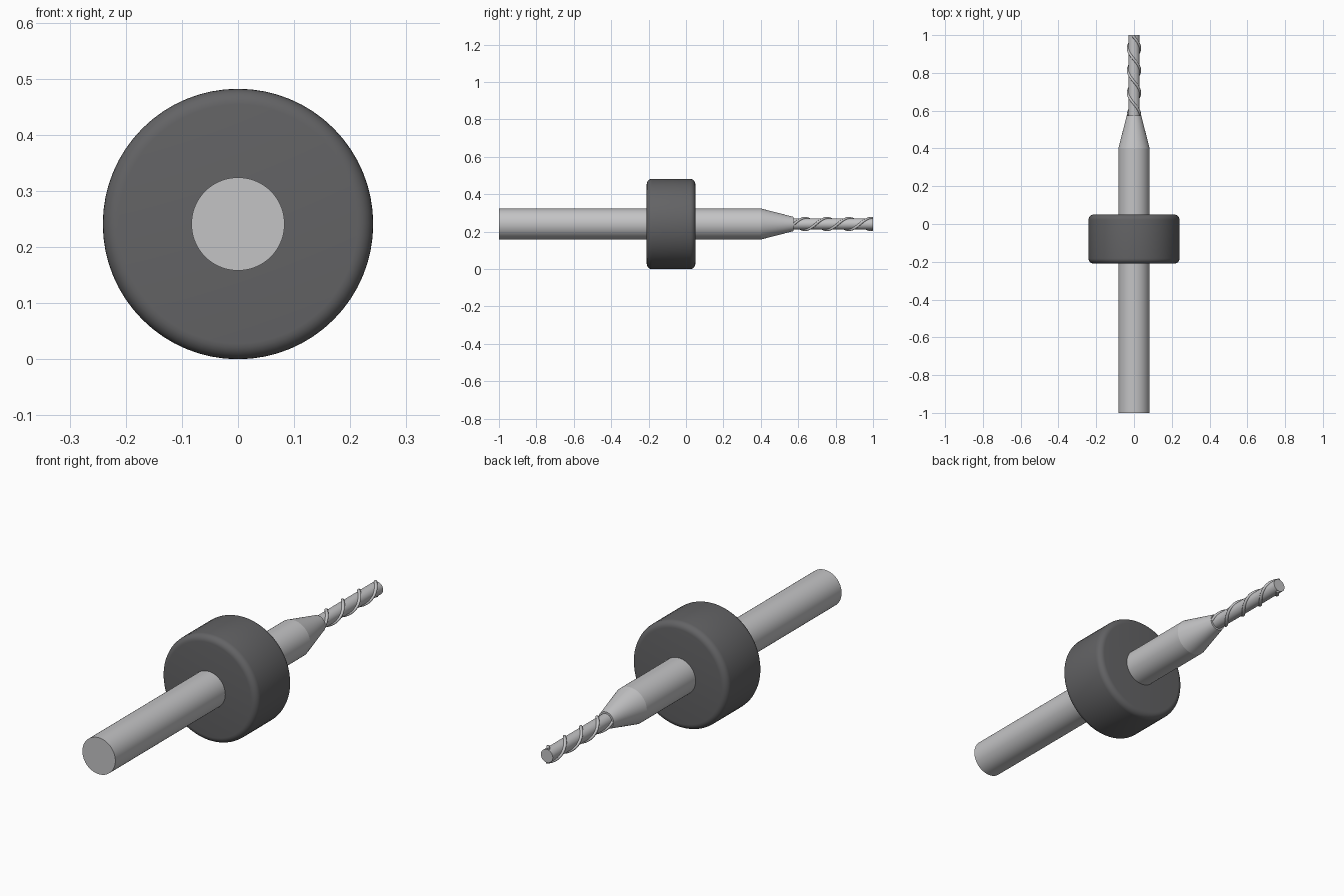
import bpy, bmesh, math
from mathutils import Vector

if "Cube" in bpy.data.objects:
    bpy.data.objects.remove(bpy.data.objects["Cube"], do_unlink=True)

AXIS_Z = 0.241


def material(name, color):
    mat = bpy.data.materials.new(name)
    mat.use_nodes = True
    mat.diffuse_color = color
    mat.node_tree.nodes["Principled BSDF"].inputs["Base Color"].default_value = color
    return mat


steel = material("light steel grey", (0.55, 0.55, 0.56, 1))
rubber = material("dark grey plastic", (0.125, 0.125, 0.13, 1))


def finish(obj, mat, angle=35):
    obj.data.materials.append(mat)
    bpy.ops.object.select_all(action="DESELECT")
    obj.select_set(True)
    bpy.context.view_layer.objects.active = obj
    bpy.ops.object.shade_smooth_by_angle(angle=math.radians(angle))
    return obj


def lathe(name, profile, mat, sides=64):
    """Revolve (radius, y) points around the long axis; both ends are capped."""
    bm = bmesh.new()
    rings = []
    for radius, y in profile:
        angles = [2 * math.pi * i / sides for i in range(sides)]
        rings.append([bm.verts.new((radius * math.cos(a), y, AXIS_Z + radius * math.sin(a)))
                      for a in angles])
    for low, high in zip(rings, rings[1:]):
        for i in range(sides):
            j = (i + 1) % sides
            bm.faces.new((low[i], low[j], high[j], high[i]))
    bm.faces.new(rings[0])
    bm.faces.new(rings[-1])
    bmesh.ops.recalc_face_normals(bm, faces=bm.faces)
    mesh = bpy.data.meshes.new(name)
    bm.to_mesh(mesh)
    bm.free()
    obj = bpy.data.objects.new(name, mesh)
    bpy.context.collection.objects.link(obj)
    return finish(obj, mat)


# Straight shank, tapered neck and cutting core
lathe("shank", [(0.083, -1.0), (0.083, 0.4)], steel)
lathe("tapered_neck", [(0.083, 0.4), (0.038, 0.575)], steel)
lathe("cutter_core", [(0.03, 0.57), (0.03, 1.0)], steel, 32)

# Depth collar with rounded rims
R, FRONT, BACK, ROUND = 0.241, -0.21, 0.05, 0.028
arc = [math.pi / 2 * i / 6 for i in range(7)]
front_rim = [(R - ROUND + ROUND * math.sin(a), FRONT + ROUND - ROUND * math.cos(a)) for a in arc]
back_rim = [(r, FRONT + BACK - y) for r, y in reversed(front_rim)]
lathe("depth_collar", front_rim + back_rim, rubber)

# Two opposed helical cutting edges
PITCH, START, END, STEPS = 0.235, 0.575, 0.996, 90


def cutting_edge(name, phase):
    curve = bpy.data.curves.new(name, "CURVE")
    curve.dimensions = "3D"
    curve.bevel_depth = 0.007
    curve.bevel_resolution = 2
    curve.use_fill_caps = True
    spline = curve.splines.new("POLY")
    spline.points.add(STEPS)
    for i, point in enumerate(spline.points):
        y = START + (END - START) * i / STEPS
        a = phase + 2 * math.pi * (y - 0.93) / PITCH
        point.co = (0.031 * math.cos(a), y, AXIS_Z + 0.031 * math.sin(a), 1)
    obj = bpy.data.objects.new(name, curve)
    bpy.context.collection.objects.link(obj)
    # Turn the swept curve into a mesh
    bpy.ops.object.select_all(action="DESELECT")
    obj.select_set(True)
    bpy.context.view_layer.objects.active = obj
    bpy.ops.object.convert(target="MESH")
    return finish(bpy.context.view_layer.objects.active, steel, 50)


for side, phase in (("left", 0), ("right", math.pi)):
    cutting_edge(side + "_cutting_edge", phase)
